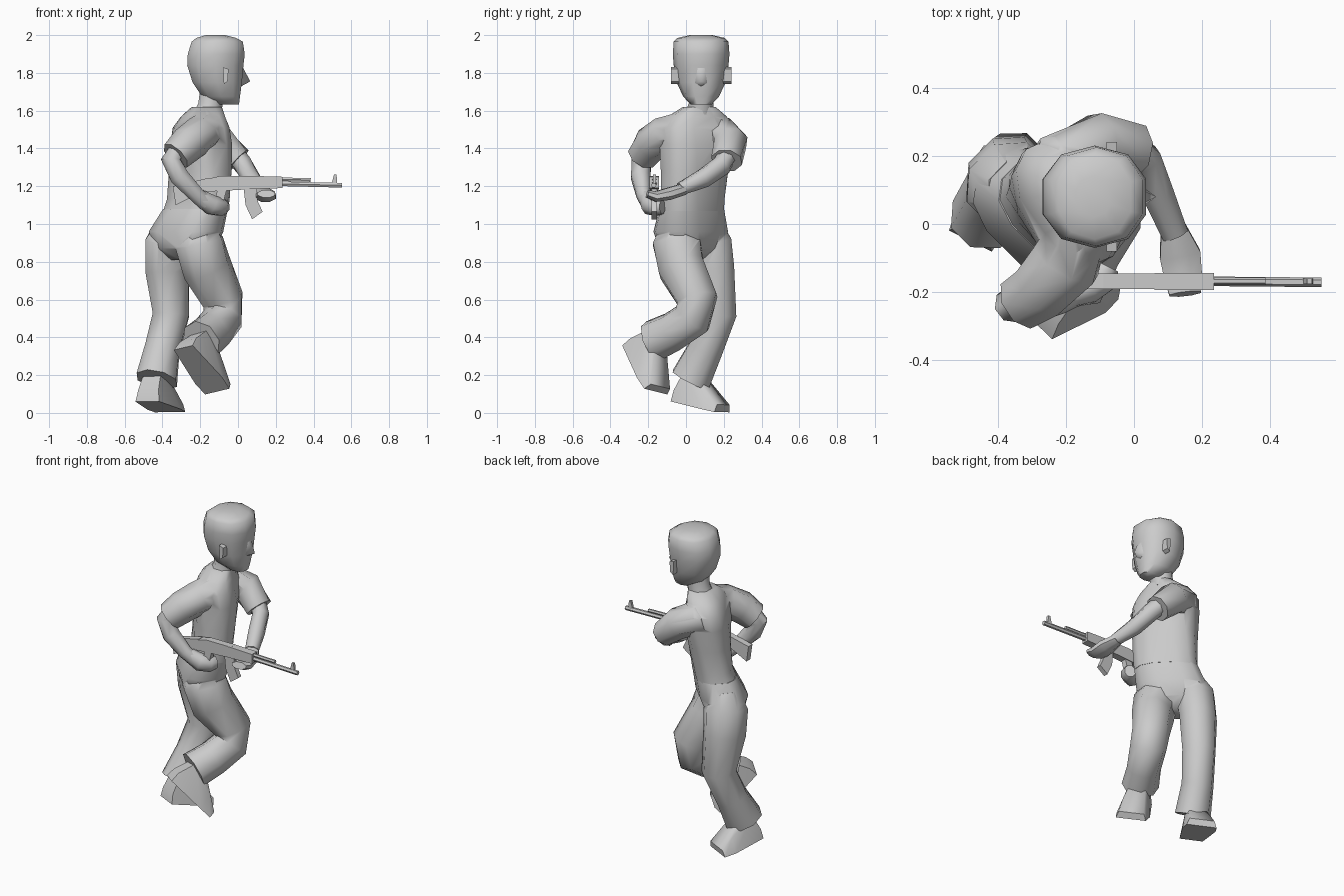
import bpy, bmesh, math
from mathutils import Vector as V

if "Cube" in bpy.data.objects:
    bpy.data.objects.remove(bpy.data.objects["Cube"])


def select(ob):
    bpy.ops.object.select_all(action='DESELECT')
    ob.select_set(True)
    bpy.context.view_layer.objects.active = ob


def finish(name, bm, angle=40):
    bmesh.ops.recalc_face_normals(bm, faces=bm.faces)
    me = bpy.data.meshes.new(name)
    bm.to_mesh(me)
    bm.free()
    ob = bpy.data.objects.new(name, me)
    bpy.context.collection.objects.link(ob)
    select(ob)
    if angle:
        bpy.ops.object.shade_smooth_by_angle(angle=math.radians(angle))
    return ob


def fuse(base, parts):
    """Weld parts into base, removing hidden inner faces."""
    for p in parts:
        select(base)
        m = base.modifiers.new("weld", 'BOOLEAN')
        m.operation, m.solver, m.object = 'UNION', 'EXACT', p
        bpy.ops.object.modifier_apply(modifier=m.name)
        bpy.data.objects.remove(p)
    select(base)
    bpy.ops.object.shade_smooth_by_angle(angle=math.radians(55))


def loft(name, rings, n=8, e=1, angle=55):
    """Skin rings given as (centre, axis a, axis b); e < 1 squares them off."""
    def sq(v):
        return math.copysign(abs(v) ** e, v)
    bm = bmesh.new()
    rows = []
    for c, a, b in rings:
        rows.append([bm.verts.new(c + a * sq(math.cos(t)) + b * sq(math.sin(t)))
                     for t in (2 * math.pi * (i + .5) / n for i in range(n))])
    for r, s in zip(rows, rows[1:]):
        for i in range(n):
            j = (i + 1) % n
            bm.faces.new((r[i], r[j], s[j], s[i]))
    bm.faces.new(rows[0])
    bm.faces.new(rows[-1])
    return finish(name, bm, angle)


def limb(name, stops, ref, n=8):
    """Tube through (x, y, z, radius towards ref, side radius)."""
    p = [V(s[:3]) for s in stops]
    rings = []
    for i, s in enumerate(stops):
        t = (p[min(i + 1, len(p) - 1)] - p[max(i - 1, 0)]).normalized()
        a = (V(ref) - t * t.dot(V(ref))).normalized()
        rings.append((p[i], a * s[3], t.cross(a) * s[4]))
    return loft(name, rings, n)


def upright(name, stops, n=10, e=1):
    """Horizontal rings: (x, y, z, half depth, half width, yaw degrees)."""
    k = 1 / math.cos(math.pi / n)
    rings = []
    for x, y, z, d, w, yaw in stops:
        c, s = math.cos(math.radians(yaw)), math.sin(math.radians(yaw))
        rings.append((V((x, y, z)), V((c, s, 0)) * d * k, V((-s, c, 0)) * w))
    return loft(name, rings, n, e)


def hull(name, pts, angle=30):
    bm = bmesh.new()
    for p in pts:
        bm.verts.new(p)
    r = bmesh.ops.convex_hull(bm, input=bm.verts)
    junk = {g for g in r['geom_interior'] + r['geom_unused'] if isinstance(g, bmesh.types.BMVert)}
    bmesh.ops.delete(bm, geom=list(junk), context='VERTS')
    return finish(name, bm, angle)


def plate(name, pts, y, t):
    """Extrude an xz profile to thickness t about y."""
    bm = bmesh.new()
    f = bm.faces.new([bm.verts.new((x, y - t / 2, z)) for x, z in pts])
    g = bmesh.ops.extrude_face_region(bm, geom=[f])['geom']
    bmesh.ops.translate(bm, vec=(0, t, 0), verts=[v for v in g if isinstance(v, bmesh.types.BMVert)])
    return finish(name, bm, 0)


def shoe(name, heel, toe, up):
    heel, toe = V(heel), V(toe)
    f = (toe - heel).normalized()
    s = f.cross(V(up)).normalized()
    u = s.cross(f)
    L = (toe - heel).length
    pts = []
    for l, w, h in ((0, .07, 0), (.75, .10, 0), (1, .09, 0), (1, .075, .04), (.72, .07, .09),
                    (0, .06, .06), (.12, .05, .17), (.45, .045, .16)):
        pts += [heel + f * L * l + s * w * q + u * h for q in (-1, 1)]
    return hull(name, pts, 50)


# shirt: torso twists from the diagonal hips towards the aim, sleeves welded on
shirt = upright("shirt", [
    (-.225, .03, 1.07, .118, .192, 45), (-.21, .035, 1.13, .113, .19, 43),
    (-.20, .045, 1.28, .122, .192, 36), (-.195, .055, 1.42, .13, .20, 28),
    (-.195, .06, 1.51, .12, .20, 24), (-.185, .06, 1.57, .10, .155, 20),
    (-.165, .07, 1.62, .075, .085, 10)], 12, .75)
fuse(shirt, [
    limb("left_sleeve", [
        (-.22, .07, 1.515, .085, .09), (-.20, .18, 1.475, .098, .11), (-.10, .235, 1.43, .097, .095),
        (.0, .215, 1.335, .08, .085)], (0, 0, 1)),
    limb("right_sleeve", [
        (-.16, -.01, 1.515, .085, .09), (-.20, -.11, 1.475, .098, .11), (-.27, -.19, 1.42, .098, .095),
        (-.33, -.23, 1.36, .085, .085)], (0, 0, 1))])

# trousers: seat with a straight and a bent leg
fwd = (.7, .7, 0)
trousers = upright("trousers", [
    (-.28, .02, .81, .06, .09, 45), (-.28, .02, .87, .115, .18, 45),
    (-.275, .025, .96, .142, .215, 45), (-.225, .03, 1.08, .118, .192, 45)], 12, .75)
fuse(trousers, [
    limb("left_trouser_leg", [
        (-.345, .10, 1.0, .09, .09), (-.37, .12, .91, .135, .12), (-.375, .14, .76, .13, .115),
        (-.355, .17, .52, .106, .102), (-.40, .105, .34, .10, .097), (-.43, .025, .175, .12, .108)], fwd),
    limb("right_trouser_leg", [
        (-.215, -.04, 1.0, .09, .09), (-.205, -.05, .90, .14, .13), (-.165, -.025, .77, .14, .125),
        (-.08, .06, .60, .117, .112), (-.08, .035, .50, .11, .11), (-.135, -.07, .43, .11, .10),
        (-.195, -.175, .38, .115, .11)], (.6, .5, -.3))])

# shoes
shoe("left_shoe", (-.48, -.05, .06), (-.36, .19, .004), (.09, .2, 1))
shoe("right_shoe", (-.29, -.29, .345), (-.11, -.16, .113), (.41, .6, .68))

# neck and head
upright("neck", [(-.165, .07, 1.58, .075, .085, 0), (-.145, .08, 1.64, .065, .07, 0),
                 (-.13, .08, 1.72, .07, .075, 0)], 8)
upright("head", [
    (-.055, .08, 1.632, .06, .055, 0), (-.09, .08, 1.675, .10, .095, 0),
    (-.11, .08, 1.75, .13, .13, 0), (-.12, .08, 1.84, .148, .145, 0),
    (-.115, .08, 1.90, .15, .15, 0), (-.11, .08, 1.965, .135, .145, 0),
    (-.115, .08, 1.985, .105, .125, 0), (-.12, .08, 2.0, .05, .06, 0)], 10, .9)
hull("nose", [(.065, .08, 1.755), (.01, .04, 1.745), (.01, .12, 1.745),
              (.01, .08, 1.725), (.025, .06, 1.83), (.025, .10, 1.83)], 60)
for name, q in (("left_ear", 1), ("right_ear", -1)):
    hull(name, [(x, .08 + q * y, z) for y, k in ((.11, .8), (.16, 1))
                for x, z in ((-.08, 1.83), (-.05, 1.82), (-.055, 1.755), (-.075, 1.75 - .01 * k))])

# bare forearms running into hands
limb("left_forearm", [
    (-.02, .22, 1.37, .055, .055), (.03, .19, 1.31, .055, .052), (.07, .09, 1.24, .052, .05),
    (.12, -.03, 1.185, .035, .042)], (0, 0, 1))
limb("right_forearm", [
    (-.31, -.22, 1.40, .05, .05), (-.355, -.235, 1.34, .055, .055), (-.31, -.24, 1.25, .055, .055),
    (-.22, -.225, 1.155, .045, .04), (-.17, -.20, 1.11, .045, .04)], (.7, 0, .7))
limb("left_hand", [
    (.115, -.01, 1.185, .033, .04), (.135, -.09, 1.16, .035, .065), (.145, -.16, 1.145, .03, .06),
    (.15, -.205, 1.16, .022, .05)], (0, 0, 1))
limb("right_hand", [
    (-.20, -.215, 1.14, .045, .035), (-.14, -.19, 1.10, .055, .05), (-.09, -.155, 1.09, .05, .05),
    (-.075, -.125, 1.09, .04, .035)], (0, 0, 1))

# rifle
gy = -.168
plate("rifle_stock", [(-.33, 1.10), (-.345, 1.20), (-.15, 1.245), (-.15, 1.175), (-.20, 1.165)], gy, .04)
plate("rifle_receiver", [(-.18, 1.17), (-.18, 1.235), (-.09, 1.255), (.08, 1.255), (.08, 1.185)], gy, .045)
plate("rifle_handguard", [(.06, 1.185), (.06, 1.255), (.235, 1.25), (.235, 1.19)], gy, .05)
plate("rifle_grip", [(-.11, 1.18), (-.06, 1.18), (-.09, 1.07), (-.13, 1.08)], gy, .035)
plate("rifle_magazine", [(.03, 1.19), (.10, 1.19), (.105, 1.12), (.13, 1.065), (.075, 1.025), (.04, 1.10)],
      gy, .03)
limb("rifle_barrel", [(.22, gy, 1.213, .014, .014), (.55, gy - .003, 1.205, .014, .014)], (0, 0, 1), 6)
limb("rifle_gas_tube", [(.22, gy, 1.237, .011, .011), (.385, gy, 1.233, .011, .011)], (0, 0, 1), 6)
plate("rifle_front_sight", [(.495, 1.21), (.525, 1.21), (.522, 1.262), (.508, 1.262)], gy, .016)
